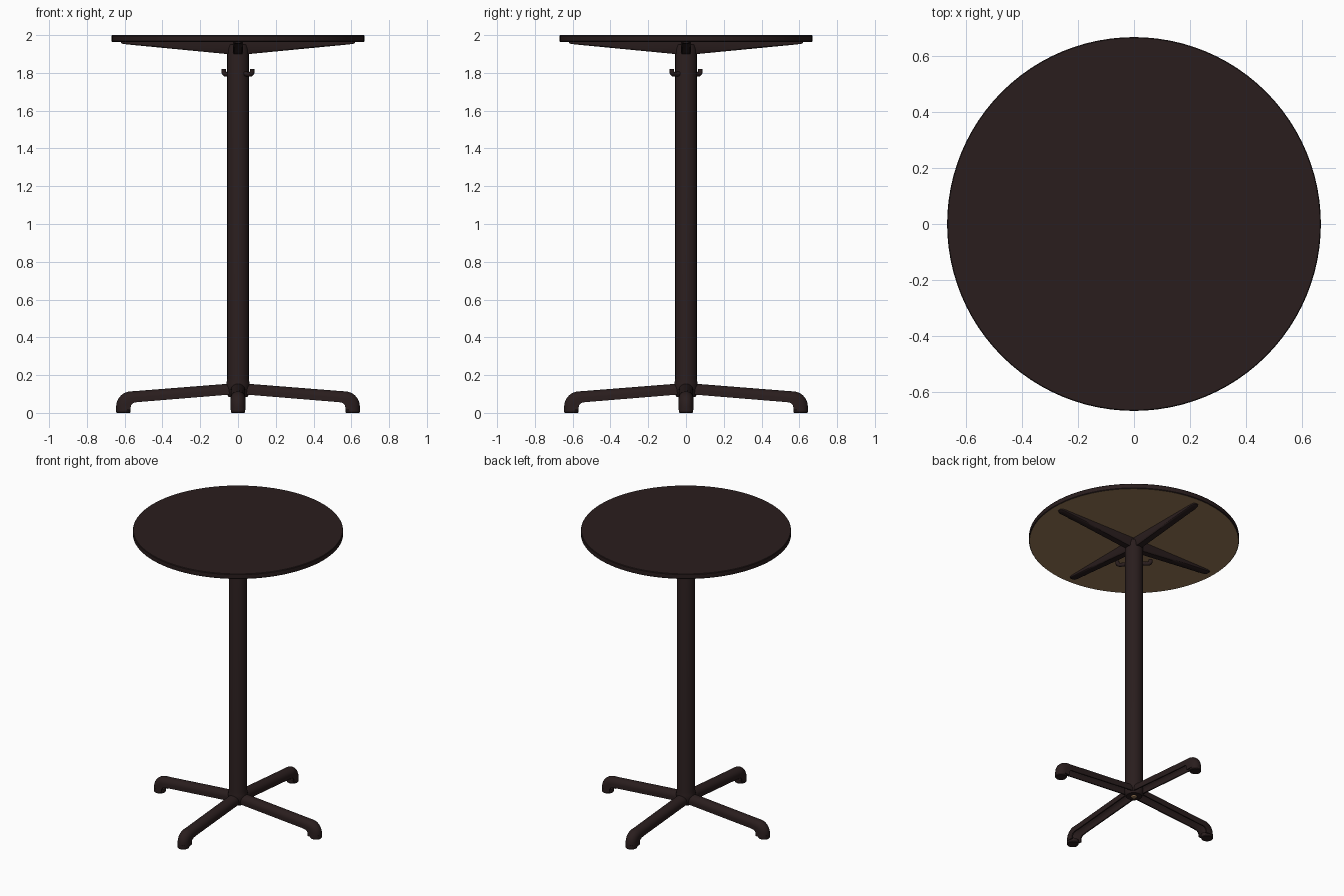
import bpy, bmesh, math
from mathutils import Matrix, Vector

if "Cube" in bpy.data.objects:
    bpy.data.objects.remove(bpy.data.objects["Cube"])


def material(name, rgb):
    m = bpy.data.materials.new(name)
    m.diffuse_color = (*rgb, 1)
    m.use_nodes = True
    m.node_tree.nodes["Principled BSDF"].inputs["Base Color"].default_value = m.diffuse_color
    return m


DARK = material("dark brown metal", (0.0225, 0.0125, 0.0125))
WOOD = material("brown underside", (0.33, 0.2, 0.1))


def finish(bm, name, mats=(DARK,), angle=35):
    bmesh.ops.recalc_face_normals(bm, faces=bm.faces)
    me = bpy.data.meshes.new(name)
    bm.to_mesh(me)
    bm.free()
    ob = bpy.data.objects.new(name, me)
    bpy.context.collection.objects.link(ob)
    for m in mats:
        me.materials.append(m)
    bpy.ops.object.select_all(action='DESELECT')
    bpy.context.view_layer.objects.active = ob
    ob.select_set(True)
    bpy.ops.object.shade_smooth_by_angle(angle=math.radians(angle))
    return ob


def lathe(name, profile, segs=48, mats=(DARK,), rule=None):
    """Revolve an (r, z) profile around z and cap both ends."""
    bm = bmesh.new()
    rings = []
    for r, z in profile:
        rings.append([bm.verts.new((r * math.cos(2 * math.pi * i / segs),
                                    r * math.sin(2 * math.pi * i / segs), z)) for i in range(segs)])
    for a, b in zip(rings, rings[1:]):
        for i in range(segs):
            j = (i + 1) % segs
            bm.faces.new((a[i], a[j], b[j], b[i]))
    bm.faces.new(rings[0])
    bm.faces.new(rings[-1])
    if rule:
        for f in bm.faces:
            f.material_index = rule(f)
    return finish(bm, name, mats)


def loft(name, section, stations, angle):
    """Loft a (side, 0..1) section between crown and base points, turned about z."""
    bm = bmesh.new()
    rings = []
    for (bx, bz), (tx, tz), w in stations:
        rings.append([bm.verts.new((bx + (tx - bx) * v, u * w, bz + (tz - bz) * v)) for u, v in section])
    n = len(section)
    for a, b in zip(rings, rings[1:]):
        for i in range(n):
            j = (i + 1) % n
            bm.faces.new((a[i], a[j], b[j], b[i]))
    bm.faces.new(rings[0])
    bm.faces.new(rings[-1])
    bmesh.ops.rotate(bm, verts=bm.verts, matrix=Matrix.Rotation(angle, 3, 'Z'))
    return finish(bm, name)


# round-backed open channel for the legs, flat-bottomed section for the arms
arch = [(-1, 0)] + [(-math.cos(math.pi * i / 12), 0.4 + 0.6 * math.sin(math.pi * i / 12))
                    for i in range(13)] + [(1, 0)]
channel = arch + [(u * 0.78, v * 0.86) for u, v in reversed(arch)]
flat_bar = [(-1, 0), (-1, 0.85), (-0.8, 1), (0.8, 1), (1, 0.85), (1, 0)]

# table top with brown underside
R = 0.669
lathe("table_top", [(R - 0.004, 1.964), (R, 1.968), (R, 1.996), (R - 0.003, 2.0)], 96, (DARK, WOOD),
      lambda f: 1 if len(f.verts) > 4 and f.calc_center_median().z < 1.98 else 0)

# column with a small flare where the legs meet it
lathe("column", [(0.05, 0.085), (0.06, 0.1), (0.063, 0.145), (0.061, 0.158), (0.057, 0.18),
                 (0.057, 1.925), (0.05, 1.95)])
lathe("base_bolt", [(0.016, 0.076), (0.018, 0.08), (0.018, 0.09)], 16, (WOOD,))

# leg stations: base point, crown point, half width
leg_path = [((0.03, 0.098), (0.03, 0.156), 0.039), ((0.52, 0.058), (0.55, 0.115), 0.037)]
for i in range(8):
    a = math.radians(85 - 85 * i / 7)
    leg_path.append(((0.54 + 0.028 * math.cos(a), 0.03 + 0.026 * math.sin(a)),
                     (0.565 + 0.08 * math.cos(a), 0.034 + 0.08 * math.sin(a)), 0.039))
leg_path.append(((0.568, 0.015), (0.645, 0.015), 0.04))

# support arms taper outwards, flat side down
arm_path = [((0.0, 1.966), (0.0, 1.897), 0.028), ((0.06, 1.966), (0.06, 1.9), 0.027),
            ((0.59, 1.966), (0.59, 1.951), 0.024), ((0.61, 1.966), (0.61, 1.954), 0.02),
            ((0.62, 1.966), (0.62, 1.958), 0.012)]

for k, side in enumerate(("right", "back", "left", "front")):
    ang = k * math.pi / 2
    loft(side + "_leg", channel, leg_path, ang)
    loft(side + "_support_arm", flat_bar, arm_path, ang)
    glide = lathe(side + "_foot_glide", [(0.035, 0.0), (0.038, 0.004), (0.038, 0.028)], 24)
    glide.location = (0.607 * math.cos(ang), 0.607 * math.sin(ang), 0)

# two bag hooks on opposite diagonals
for name, ang in (("front_right_hook", -math.pi / 4), ("back_left_hook", 3 * math.pi / 4)):
    path = [(0.045, 1.797), (0.07, 1.793)]
    path += [(0.088 + 0.018 * math.sin(t), 1.806 - 0.014 * math.cos(t))
             for t in [math.radians(-20 + 22 * i) for i in range(6)]] + [(0.107, 1.82)]
    cu = bpy.data.curves.new(name, 'CURVE')
    cu.dimensions = '3D'
    cu.bevel_depth = 0.013
    cu.bevel_resolution = 3
    cu.use_fill_caps = True
    sp = cu.splines.new('POLY')
    sp.points.add(len(path) - 1)
    for p, (r, z) in zip(sp.points, path):
        p.co = (r * math.cos(ang), r * math.sin(ang), z, 1)
    cu.materials.append(DARK)
    ob = bpy.data.objects.new(name, cu)
    bpy.context.collection.objects.link(ob)
    bpy.ops.object.select_all(action='DESELECT')
    bpy.context.view_layer.objects.active = ob
    ob.select_set(True)
    bpy.ops.object.convert(target='MESH')
    bpy.ops.object.shade_smooth_by_angle(angle=math.radians(50))
